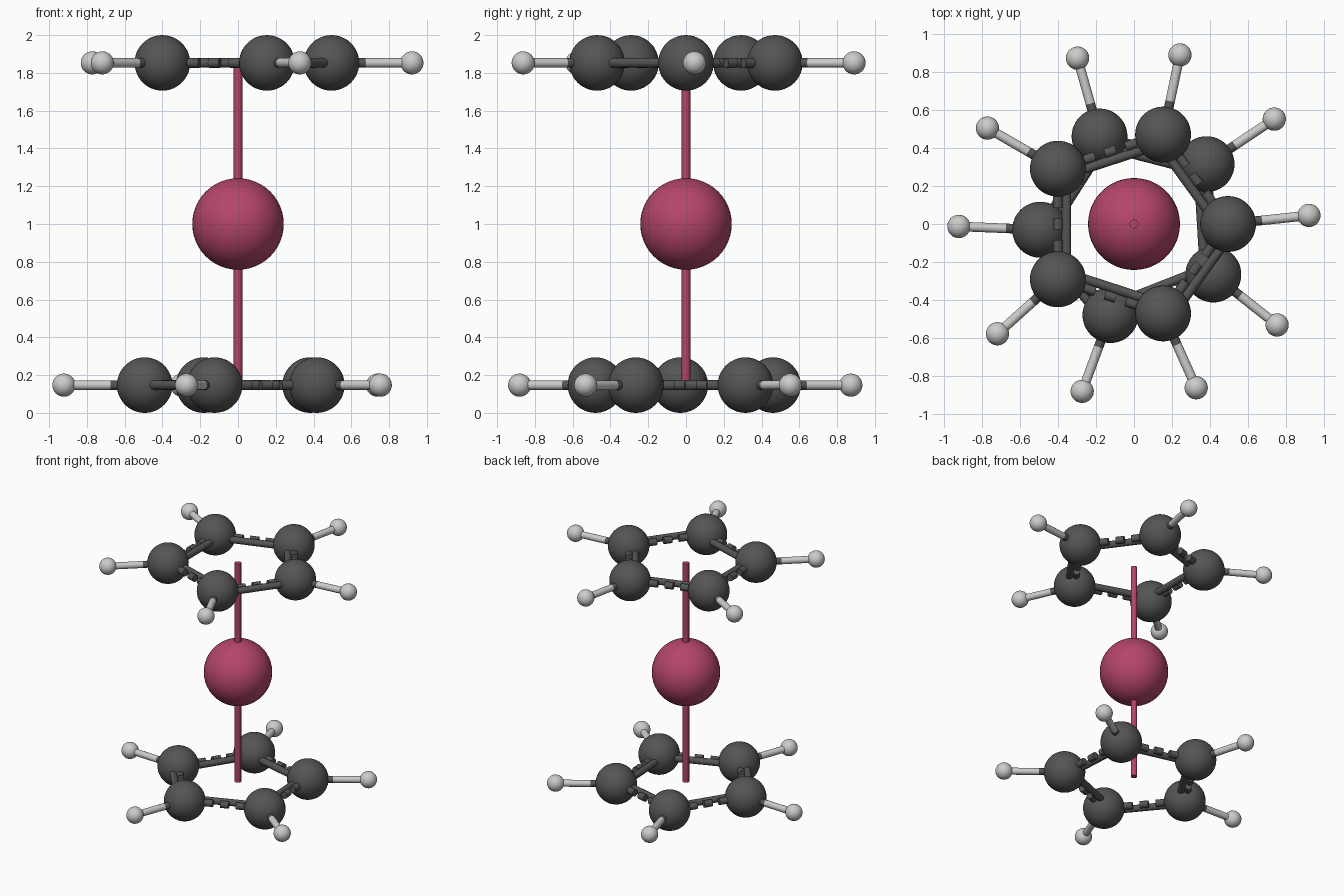
import bpy
from math import radians, cos, sin
from mathutils import Vector

if "Cube" in bpy.data.objects:
    bpy.data.objects.remove(bpy.data.objects["Cube"])


def material(name, rgb):
    m = bpy.data.materials.new(name)
    m.diffuse_color = (*rgb, 1)
    m.use_nodes = True
    m.node_tree.nodes["Principled BSDF"].inputs["Base Color"].default_value = m.diffuse_color
    return m


DARK = material("dark_grey", (0.09, 0.09, 0.09))
LIGHT = material("light_grey", (0.6, 0.6, 0.6))
PINK = material("crimson", (0.46, 0.06, 0.14))


def ball(name, pos, r, mat):
    bpy.ops.mesh.primitive_uv_sphere_add(segments=48, ring_count=24, radius=r, location=pos)
    o = bpy.context.object
    o.name = name
    o.data.materials.append(mat)
    bpy.ops.object.shade_smooth()


def rod(name, a, b, r, mat):
    d = b - a
    bpy.ops.mesh.primitive_cylinder_add(vertices=20, radius=r, depth=d.length, location=(a + b) / 2)
    o = bpy.context.object
    o.name = name
    o.rotation_mode = 'QUATERNION'
    o.rotation_quaternion = d.to_track_quat('Z', 'Y')
    o.data.materials.append(mat)
    bpy.ops.object.shade_smooth_by_angle(angle=radians(40))


def polar(r, deg, z):
    return Vector((r * cos(radians(deg)), r * sin(radians(deg)), z))


def ring(label, z, start, h_twist, outer_bond):
    carbons = [polar(0.495, start + 72 * i, z) for i in range(5)]
    for i, c in enumerate(carbons):
        # carbon and hydrogen balls with a two-tone bond
        h = polar(0.922, start + h_twist + 72 * i, z)
        ball(f"{label}_carbon_{i}", c, 0.147, DARK)
        ball(f"{label}_hydrogen_{i}", h, 0.061, LIGHT)
        mid = c.lerp(h, 0.42)
        rod(f"{label}_outer_bond_dark_{i}", c, mid, 0.025, DARK)
        rod(f"{label}_outer_bond_light_{i}", mid, h, 0.025, LIGHT)

        # ring bond: dashes on the axis, solid rod beside them
        n = carbons[(i + 1) % 5]
        side = polar(0.045 if i == outer_bond else -0.045, start + 72 * i + 36, 0)
        rod(f"{label}_ring_bond_{i}", c + side, n + side, 0.025, DARK)
        along = (n - c).normalized()
        for k in (-1, 0, 1):
            m = (c + n) / 2 + along * 0.115 * k
            rod(f"{label}_dash_{i}_{k + 1}", m - along * 0.03, m + along * 0.03, 0.026, DARK)


# two five-sided rings
ring("top", 1.853, 0, 2.8, 4)
ring("bottom", 0.147, 39.5, -2.7, 2)

# metal centre and its axis rods
ball("metal_centre", (0, 0, 1), 0.242, PINK)
rod("upper_axis", Vector((0, 0, 1)), Vector((0, 0, 1.853)), 0.023, PINK)
rod("lower_axis", Vector((0, 0, 1)), Vector((0, 0, 0.147)), 0.023, PINK)
